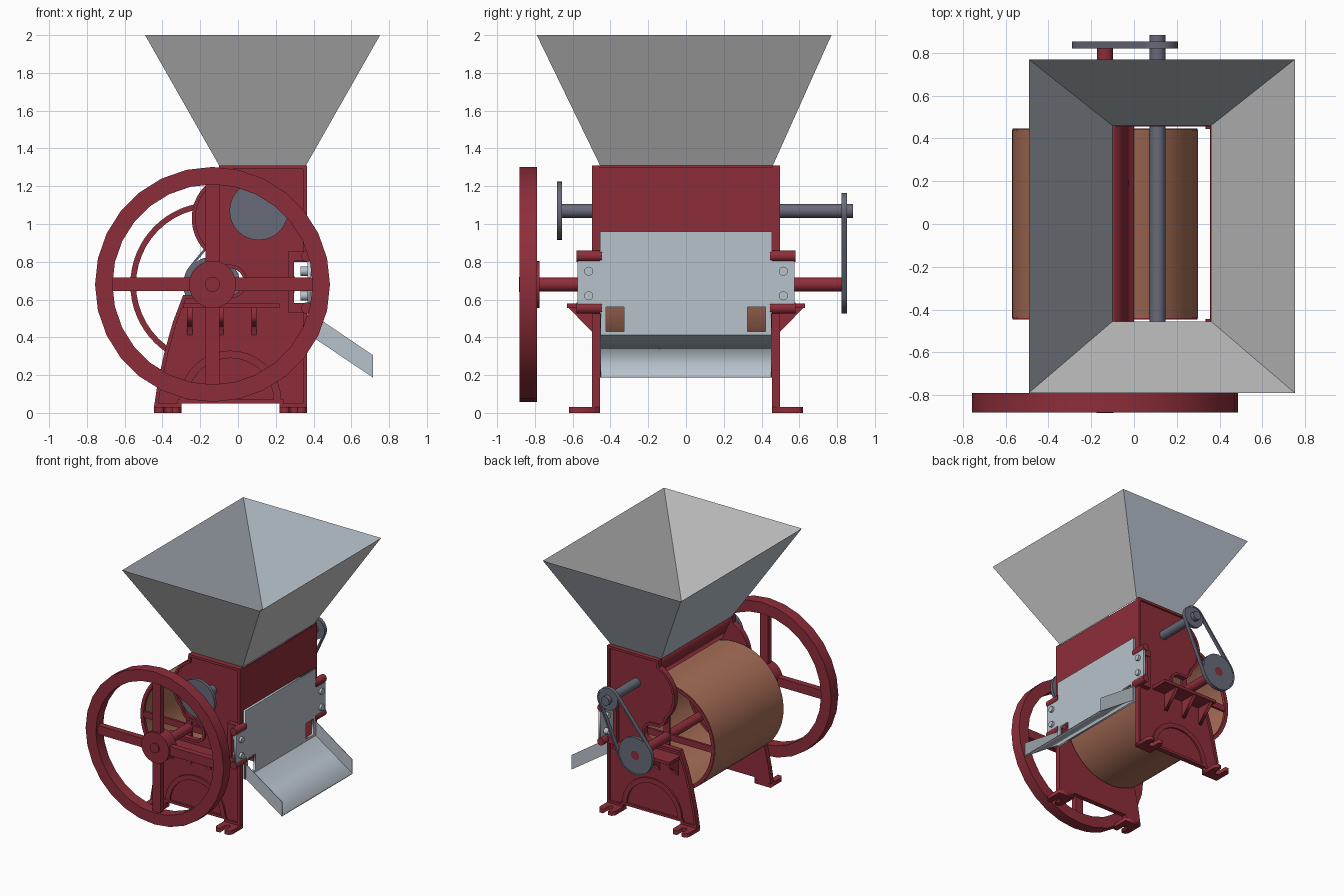
import bpy, bmesh, math
from mathutils import Matrix, Vector

if "Cube" in bpy.data.objects:
    bpy.data.objects.remove(bpy.data.objects["Cube"])

def mat(name, c):
    m = bpy.data.materials.new(name)
    m.diffuse_color = (*c, 1)
    m.use_nodes = True
    m.node_tree.nodes["Principled BSDF"].inputs["Base Color"].default_value = m.diffuse_color
    return m

RED = mat("red paint", (0.27, 0.027, 0.042))
STEEL = mat("pale blue steel", (0.48, 0.54, 0.60))
TIN = mat("neutral tin", (0.58, 0.58, 0.58))
IRON = mat("dark iron", (0.135, 0.145, 0.19))
COPPER = mat("copper", (0.39, 0.155, 0.095))

DX, DZ = -0.135, 0.68      # drum axle
FX, FZ = 0.11, 1.07        # feeder axle

def obj(name, bm, *mats, fix=True):
    if fix:
        bmesh.ops.recalc_face_normals(bm, faces=bm.faces)
    me = bpy.data.meshes.new(name)
    bm.to_mesh(me)
    bm.free()
    for m in mats:
        me.materials.append(m)
    o = bpy.data.objects.new(name, me)
    bpy.context.collection.objects.link(o)
    return o

def box(name, x, y, z, m):
    bm = bmesh.new()
    c = [(a + b) / 2 for a, b in (x, y, z)]
    s = [abs(b - a) for a, b in (x, y, z)]
    bmesh.ops.create_cube(bm, size=1, matrix=Matrix.Translation(c) @ Matrix.Diagonal((*s, 1)))
    return obj(name, bm, m)

# flat plate from outlines (later outlines become holes); axis = plate normal
BASIS = {'y': ((1, 0, 0), (0, 0, 1), (0, -1, 0)),
         'x': ((0, 1, 0), (0, 0, 1), (1, 0, 0)),
         'z': ((1, 0, 0), (0, 1, 0), (0, 0, 1))}

def plate(name, outlines, axis, lo, hi, m):
    cu = bpy.data.curves.new(name, 'CURVE')
    cu.dimensions, cu.fill_mode = '2D', 'BOTH'
    cu.extrude = abs(hi - lo) / 2
    for pts in outlines:
        sp = cu.splines.new('POLY')
        sp.points.add(len(pts) - 1)
        for p, q in zip(sp.points, pts):
            p.co = (q[0], q[1], 0, 1)
        sp.use_cyclic_u = True
    tmp = bpy.data.objects.new(name, cu)
    me = bpy.data.meshes.new_from_object(tmp)
    bpy.data.objects.remove(tmp)
    bm = bmesh.new()
    bm.from_mesh(me)
    bpy.data.meshes.remove(me)
    bmesh.ops.remove_doubles(bm, verts=bm.verts, dist=1e-5)
    a, b, c = (Vector(v) for v in BASIS[axis])
    shift = Vector([(lo + hi) / 2 if k == axis else 0 for k in 'xyz'])
    for v in bm.verts:
        v.co = a * v.co.x + b * v.co.y + c * v.co.z + shift
    return obj(name, bm, m)

def arc(cx, cz, r, a0, a1, n):
    return [(cx + r * math.cos(math.radians(a0 + (a1 - a0) * i / n)),
             cz + r * math.sin(math.radians(a0 + (a1 - a0) * i / n))) for i in range(n + 1)]

def ring(cx, cz, r, n):
    return arc(cx, cz, r, 0, 360, n)[:-1]

def disc(name, cx, cz, r, y0, y1, m, n=32):
    return plate(name, [ring(cx, cz, r, n)], 'y', y0, y1, m)

def smooth(o):
    bpy.context.view_layer.objects.active = o
    o.select_set(True)
    bpy.ops.object.shade_smooth_by_angle(angle=math.radians(30))
    o.select_set(False)

# side frames: outline with axle slot (left) and clamp notch (right), recessed outer face
outline = ([(-0.445, 0.03), (-0.30, 0.03), (-0.30, 0.05), (0.22, 0.05), (0.22, 0.03), (0.365, 0.03),
            (0.365, 0.58), (0.295, 0.58), (0.295, 0.80), (0.365, 0.80), (0.365, 1.31), (-0.10, 1.31)]
           + arc(0.0, 1.03, 0.245, 115, 225, 14)
           + [(-0.15, 0.80), (-0.11, 0.765)]
           + arc(-0.04, 0.695, 0.07, 90, -90, 8)
           + [(-0.29, 0.625), (-0.345, 0.48), (-0.39, 0.32), (-0.425, 0.16)])
for s, side in ((-1, "front"), (1, "back")):
    bm = bmesh.new()
    f = bm.faces.new([bm.verts.new((x, 0.455, z)) for x, z in outline])
    ext = bmesh.ops.extrude_face_region(bm, geom=[f])
    for v in ext['geom']:
        if isinstance(v, bmesh.types.BMVert):
            v.co.y = 0.497
    bmesh.ops.recalc_face_normals(bm, faces=bm.faces)
    outer = [g for g in bm.faces if g.normal.y > 0.9]
    bmesh.ops.inset_region(bm, faces=outer, thickness=0.02, depth=0, use_even_offset=True)
    inner = max((g for g in bm.faces if g.normal.y > 0.9), key=lambda g: len(g.verts))
    ext = bmesh.ops.extrude_face_region(bm, geom=[inner])
    for v in ext['geom']:
        if isinstance(v, bmesh.types.BMVert):
            v.co.y -= 0.015
    bmesh.ops.delete(bm, geom=[inner], context='FACES_ONLY') if inner.is_valid else None
    for v in bm.verts:
        v.co.y *= s
    obj(side + "_side_frame", bm, RED)

    # arched rib, bearing shelf with gussets
    plate(side + "_arch_rib", [arc(-0.04, 0.06, 0.27, 0, 180, 18) + arc(-0.04, 0.06, 0.23, 180, 0, 18)],
          'y', s * 0.478, s * 0.495, RED)
    box(side + "_shelf", (-0.29, 0.22), (s * 0.48, s * 0.63), (0.555, 0.58), RED)
    for i, x in enumerate((-0.255, -0.09, 0.085)):
        plate(f"{side}_gusset_{i}", [[(s * 0.48, 0.41), (s * 0.48, 0.56), (s * 0.625, 0.56)]],
              'x', x - 0.014, x + 0.014, RED)
    # slotted feet
    for i, x in enumerate((-0.3725, 0.2925)):
        foot = [(x - 0.0725, s * 0.455), (x + 0.0725, s * 0.455), (x + 0.0725, s * 0.595),
                (x + 0.055, s * 0.62), (x + 0.022, s * 0.62), (x + 0.022, s * 0.55),
                (x, s * 0.53), (x - 0.022, s * 0.55), (x - 0.022, s * 0.62),
                (x - 0.055, s * 0.62), (x - 0.0725, s * 0.595)]
        plate(f"{side}_foot_{i}", [foot], 'z', 0, 0.032, RED)
    # clamps holding the pressure plate
    for z, part in ((0.83, "upper"), (0.555, "lower")):
        disc(f"{side}_{part}_clamp_boss", 0.365, z, 0.03, s * 0.445, s * 0.58, RED, 16)
        box(f"{side}_{part}_clamp_arm", (0.268, 0.365), (s * 0.456, s * 0.52), (z - 0.027, z + 0.027), RED)
    box(side + "_notch_rim", (0.268, 0.297), (s * 0.456, s * 0.515), (0.56, 0.82), RED)
    for z in (0.75, 0.62):
        o = plate(f"{side}_plate_bolt", [ring(s * 0.515, z, 0.024, 12)], 'x', 0.33, 0.405, STEEL)
    # drum end spider
    plate(side + "_drum_rim", [ring(DX, DZ, 0.433, 48), ring(DX, DZ, 0.405, 48)], 'y', s * 0.42, s * 0.446, RED)
    box(side + "_drum_spoke_across", (DX - 0.41, DX + 0.41), (s * 0.425, s * 0.444), (DZ - 0.025, DZ + 0.025), RED)
    box(side + "_drum_spoke_upright", (DX - 0.025, DX + 0.025), (s * 0.425, s * 0.444), (DZ - 0.41, DZ + 0.41), RED)
    # tray side walls
    plate(side + "_tray_wall", [[(0.39, 0.41), (0.715, 0.19), (0.715, 0.305), (0.39, 0.525)]],
          'y', s * 0.45, s * 0.455, STEEL)

# drum and axles
smooth(plate("drum", [ring(DX, DZ, 0.435, 64), ring(DX, DZ, 0.425, 64)], 'y', -0.44, 0.44, COPPER))
smooth(disc("drum_axle", DX, DZ, 0.037, -0.88, 0.85, RED, 24))
smooth(disc("feeder_axle", FX, FZ, 0.037, -0.68, 0.885, IRON, 24))

# flywheel
plate("flywheel_rim", [ring(DX, DZ, 0.622, 28), ring(DX, DZ, 0.53, 28)], 'y', -0.882, -0.79, RED)
disc("flywheel_hub", DX, DZ, 0.125, -0.875, -0.775, RED, 24)
disc("flywheel_hub_cap", DX, DZ, 0.04, -0.885, -0.87, RED, 16)
box("flywheel_spoke_across", (DX - 0.54, DX + 0.54), (-0.86, -0.81), (DZ - 0.036, DZ + 0.036), RED)
box("flywheel_spoke_upright", (DX - 0.036, DX + 0.036), (-0.86, -0.81), (DZ - 0.54, DZ + 0.54), RED)

# pulleys and belt
disc("front_feeder_disc", FX, FZ, 0.155, -0.682, -0.656, IRON)
disc("large_pulley", DX, DZ, 0.147, 0.825, 0.85, IRON)
disc("small_pulley", FX, FZ, 0.087, 0.825, 0.85, IRON)
def belt_path(off):
    d = math.hypot(FX - DX, FZ - DZ)
    phi = math.degrees(math.atan2(FZ - DZ, FX - DX))
    b = math.degrees(math.acos((0.155 - 0.095) / d))
    return (arc(DX, DZ, 0.155 - off, phi + b, phi + 360 - b, 24)
            + arc(FX, FZ, 0.095 - off, phi - b, phi + b, 16))
plate("belt", [belt_path(0), belt_path(0.012)], 'y', 0.822, 0.853, IRON)

# pressure plate with two windows and bolted ears
plate("pressure_plate",
      [[(-0.455, 0.40), (0.455, 0.40), (0.455, 0.56), (0.575, 0.56), (0.575, 0.805), (0.455, 0.805),
        (0.455, 0.96), (-0.455, 0.96), (-0.455, 0.805), (-0.575, 0.805), (-0.575, 0.56), (-0.455, 0.56)]]
      + [[(c - 0.048, 0.432), (c + 0.048, 0.432), (c + 0.048, 0.56), (c - 0.048, 0.56)] for c in (-0.376, 0.374)],
      'x', 0.368, 0.386, STEEL)
# outlet tray floor, red cover and inner chute wall
plate("tray_floor", [[(0.385, 0.408), (0.385, 0.414), (0.715, 0.195), (0.715, 0.187)]], 'y', -0.455, 0.455, STEEL)
box("cover", (0.355, 0.365), (-0.456, 0.456), (0.94, 1.30), RED)
plate("chute_wall", [[(-0.10, 1.31), (-0.09, 1.31), (0.0, 1.11), (-0.01, 1.105)]], 'y', -0.456, 0.456, RED)

# hopper: two walls neutral, two bluish, chosen by direction
bm = bmesh.new()
lo = [bm.verts.new(p) for p in ((-0.10, -0.455, 1.31), (0.36, -0.455, 1.31), (0.36, 0.46, 1.31), (-0.10, 0.46, 1.31))]
hi = [bm.verts.new(p) for p in ((-0.492, -0.79, 2.0), (0.752, -0.79, 2.0), (0.752, 0.77, 2.0), (-0.492, 0.77, 2.0))]
for i in range(4):
    j = (i + 1) % 4
    f = bm.faces.new((lo[i], lo[j], hi[j], hi[i]))
    f.normal_update()
    f.material_index = 0 if f.normal.x - f.normal.y > 0 else 1
obj("hopper", bm, TIN, STEEL, fix=False)
